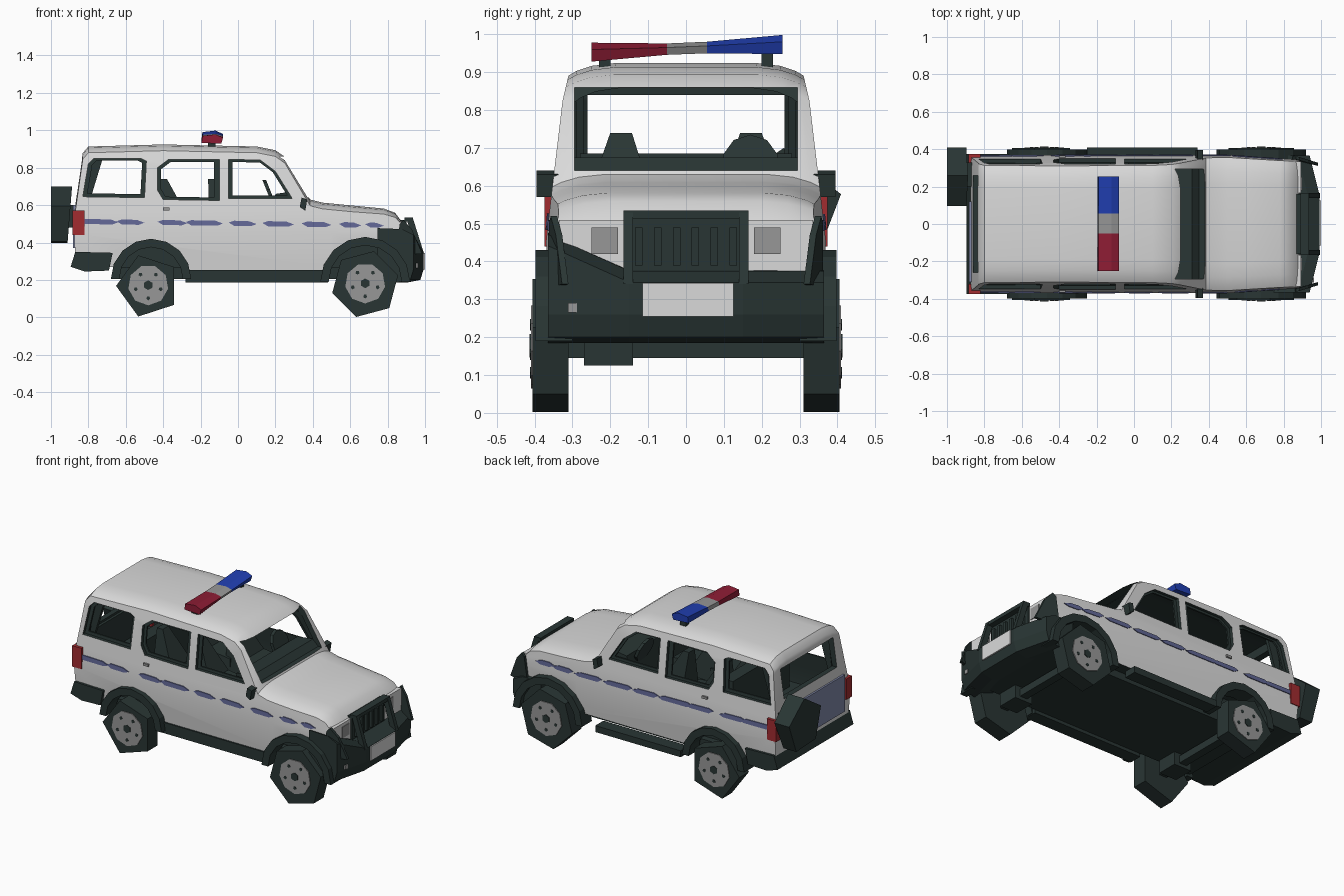
import bpy, bmesh, math

old = bpy.data.objects.get("Cube")
if old:
    bpy.data.objects.remove(old, do_unlink=True)


def material(name, r, g, b):
    m = bpy.data.materials.new(name)
    m.use_nodes = True
    m.diffuse_color = (r, g, b, 1)
    bsdf = next(n for n in m.node_tree.nodes if n.type == 'BSDF_PRINCIPLED')
    bsdf.inputs["Base Color"].default_value = (r, g, b, 1)
    return m


WHITE = material("white paint", .7, .7, .7)
DARK = material("dark trim", .022, .036, .034)
RED = material("red beacon", .27, .012, .035)
BLUE = material("blue beacon", .015, .05, .45)
STRIPE = material("stripe blue", .12, .135, .3)
SLATE = material("slate panel", .22, .25, .4)
GREY = material("wheel grey", .31, .31, .31)
TAIL = material("tail light red", .36, .025, .03)

# Half width of the body at each height
WIDTHS = [(.2, .345), (.45, .37), (.6, .357), (.86, .326), (.95, .305)]


def half_width(x, z):
    taper = max(0, x - .5) * .07
    for (z0, w0), (z1, w1) in zip(WIDTHS, WIDTHS[1:]):
        if z <= z1:
            return w0 + (w1 - w0) * (z - z0) / (z1 - z0) - taper
    return WIDTHS[-1][1] - taper


def body_form(inset):
    """Map y from -1..1 to the body width, with the roof and bonnet edges rounded down."""
    def form(x, y, z):
        drop = .035 * abs(y) ** 6 * min(1, max(0, (z - .45) / .15))
        return x, y * (half_width(x, z) - inset), z - drop
    return form


def prism(name, profile, y0, y1, mat, shape=None, cuts=()):
    """Extrude an x-z profile along y, cut it by axis planes, then reshape it."""
    bm = bmesh.new()
    a = [bm.verts.new((x, y0, z)) for x, z in profile]
    b = [bm.verts.new((x, y1, z)) for x, z in profile]
    bm.faces.new(a)
    bm.faces.new(b[::-1])
    n = len(a)
    for i in range(n):
        bm.faces.new((a[i], b[i], b[(i + 1) % n], a[(i + 1) % n]))
    for axis, pos in cuts:
        normal = [float(k == axis) for k in range(3)]
        geom = bm.verts[:] + bm.edges[:] + bm.faces[:]
        bmesh.ops.bisect_plane(bm, geom=geom, plane_co=[pos * k for k in normal], plane_no=normal)
    if shape:
        for v in bm.verts:
            v.co = shape(*v.co)
    bmesh.ops.recalc_face_normals(bm, faces=bm.faces)
    mesh = bpy.data.meshes.new(name)
    bm.to_mesh(mesh)
    bm.free()
    for m in (mat if isinstance(mat, list) else [mat]):
        mesh.materials.append(m)
    ob = bpy.data.objects.new(name, mesh)
    bpy.context.collection.objects.link(ob)
    return ob


def box(name, x0, x1, y0, y1, z0, z1, mat, **kw):
    return prism(name, [(x0, z0), (x1, z0), (x1, z1), (x0, z1)], y0, y1, mat, **kw)


def ring_points(cx, cz, r, n, start=-90, sweep=360):
    steps = n if sweep == 360 else n - 1
    angles = [math.radians(start + sweep * i / steps) for i in range(n)]
    return [(cx + r * math.cos(t), cz + r * math.sin(t)) for t in angles]


# Body shell
outline = [(-.87, .28), (-.875, .45), (-.87, .6), (-.83, .88), (-.8, .915), (-.4, .926),
           (.1, .915), (.2, .895), (.25, .86), (.385, .632), (.45, .615), (.78, .583),
           (.84, .56), (.885, .5), (.87, .26), (.5, .25), (-.3, .25)]
grid = [(2, .45), (2, .6), (2, .86), (0, .5)] + [(1, y) for y in (-.93, -.8, -.6, .6, .8, .93)]
body = prism("body_shell", outline, -1, 1, [WHITE, DARK], body_form(0), grid)
for f in body.data.polygons:
    f.material_index = int(f.normal.z < -.7)

# Cabin, window and wheel arch cutters
windows = {
    "rear": [(-.83, .645), (-.5, .64), (-.49, .835), (-.52, .85), (-.77, .85), (-.8, .82)],
    "middle": [(-.4, .63), (-.1, .625), (-.1, .845), (-.37, .845), (-.43, .8), (-.43, .68)],
    "front": [(-.05, .635), (.29, .635), (.2, .78), (.12, .84), (-.05, .845)],
}
both = [WHITE, DARK]
cabin = [(-.835, .44), (.42, .44), (.355, .62), (.225, .85), (.1, .885), (-.79, .89)]
arches = {"front": (.68, .19, .21), "rear": (-.465, .205, .185)}
cutters = [
    prism("cabin_cutter", cabin, -1, 1, both, body_form(.028), grid),
    prism("windshield_cutter", [(.19, .86), (.32, .64), (.5, .64), (.42, .86)], -.295, .295, both),
    box("tailgate_window_cutter", -1, -.7, -.26, .26, .66, .84, both),
]
cutters += [prism(k + "_window_cutter", p, -.6, .6, both) for k, p in windows.items()]
cutters += [prism(k + "_arch_cutter", ring_points(x, z, r, 16), s * .24, s * .6, both)
            for k, (x, z, r) in arches.items() for s in (-1, 1)]
for c in cutters:
    for f in c.data.polygons:
        f.material_index = 1
    cut = body.modifiers.new(c.name, 'BOOLEAN')
    cut.operation, cut.solver, cut.object = 'DIFFERENCE', 'EXACT', c
    c.hide_render = True
bpy.context.view_layer.objects.active = body
body.select_set(True)
for m in list(body.modifiers):
    bpy.ops.object.modifier_apply(modifier=m.name)
bpy.ops.object.shade_smooth_by_angle(angle=math.radians(40))
for c in cutters:
    bpy.data.objects.remove(c, do_unlink=True)

# Underbody
box("chassis", -.64, .86, -.28, .28, .205, .27, DARK)
for x in (-.47, .68):
    box("axle", x - .025, x + .025, -.33, .33, .145, .19, DARK)
    box("differential", x - .06, x + .06, -.27, -.14, .125, .21, DARK)
box("running_board", -.25, .34, .33, .41, .19, .23, DARK)
box("right_sill", -.28, .48, -.36, -.28, .185, .252, DARK)

# Parts on both sides
dashes = [(-.85, -.64), (-.65, -.5), (-.43, -.27), (-.28, -.08), (-.05, .1), (.13, .3), (.34, .5), (.54, .66), (.68, .78)]
wheels = (("front", .68, .182, 6, -105), ("rear", -.48, .172, 5, -108))
for side, s in (("left", 1), ("right", -1)):
    for label, x, r, sides, start in wheels:
        name = f"{side}_{label}_"
        prism(name + "tyre", ring_points(x, r - .004, r, sides, start), s * .31, s * .405, DARK)
        prism(name + "hub", ring_points(x, r, .108, 9), s * .38, s * .41, GREY)
        prism(name + "hub_cap", ring_points(x, r, .026, 6), s * .4, s * .414, DARK)
        for hx, hz in ring_points(x, r, .07, 5):
            prism(name + "hub_hole", ring_points(hx, hz, .011, 5), s * .4, s * .412, DARK)
    for label, (x, z, r) in arches.items():
        flare = ring_points(x, z, r + .03, 9, 0, 180) + ring_points(x, z, r - .015, 9, 180, -180)
        prism(f"{side}_{label}_flare", flare, s * .3, s * .397, DARK)
    # The stripe is nearly unbroken on the left and worn on the right
    spread = .015 if s > 0 else 0
    for x0, x1 in dashes:
        z, x0, x1 = .502 - .012 * x0, x0 - spread, x1 + spread
        lens = [(x0, z + .004), (x0 + .03, z - .014), (x1 - .03, z - .015), (x1, z - .004),
                (x1 - .04, z + .011), (x0 + .03, z + .014)]
        prism(f"{side}_stripe", lens, -.004, .004, STRIPE,
              lambda x, y, z: (x, s * (half_width(x, z) + y), z))
    # Recessed dark trim around each side window
    for label, p in windows.items():
        cx, cz = (sum(c) / len(p) for c in zip(*p))
        inner = [(cx + (x - cx) * .86, cz + (z - cz) * .86) for x, z in p]
        for i in range(len(p)):
            j = (i + 1) % len(p)
            prism(f"{side}_{label}_window_trim", [p[i], p[j], inner[j], inner[i]], -.005, .005, DARK,
                  lambda x, y, z: (x, s * (half_width(x, z) - .03 + y), z))
    prism(f"{side}_rear_pillar_lining", [(-.82, .63), (-.79, .63), (-.72, .86), (-.79, .86)],
          s * .27, s * .29, DARK)
    box(f"{side}_door_handle", -.4, -.365, s * .35, s * .366, .572, .587, GREY)
    # Front corner wing reaching up from the bumper
    prism(f"{side}_bumper_wing", [(.84, .33), (.865, .5), (.885, .52), (.93, .47), (.985, .34)],
          .345, .362, DARK, lambda x, y, z: (x, s * (y - max(0, x - .87) * .3), z))
    box(f"{side}_headlight", .85, .894, s * .165, s * .335, .375, .51, WHITE)
    box(f"{side}_headlight_lens", .892, .898, s * .18, s * .25, .42, .49, GREY)
    box(f"{side}_tail_light", -.885, -.82, s * .32, s * .374, .44, .57, TAIL)
    prism(f"{side}_mirror", [(.33, .59), (.36, .57), (.37, .63), (.34, .64)], s * .33, s * .395, DARK)
    # Seats
    for label, x in (("front", -.05), ("rear", -.31)):
        prism(f"{side}_{label}_seat", [(x + .2, .44), (x + .2, .52), (x + .04, .54), (x - .07, .74), (x - .11, .74), (x - .1, .44)],
              s * .08, s * .27, DARK, lambda px, y, z: (px, y if z < .7 else s * .17 + (y - s * .17) * .3, z))
    # Grille guard upright
    prism(f"{side}_guard_upright", [(.955, .35), (.995, .34), (.935, .53), (.9, .53)], s * .14, s * .165, DARK)
    box(f"{side}_light_bar_foot", -.16, -.12, s * .2, s * .23, .9, .948, DARK)

box("rear_bench", -.52, -.44, -.28, .28, .44, .685, DARK)
prism("dashboard", [(.16, .44), (.4, .44), (.365, .625), (.31, .675), (.2, .66)], -.3, .3, DARK)
prism("steering_wheel", ring_points(0, .66, .075, 10), -.01, .01, DARK,
      lambda x, y, z: (.17 - (z - .66) * .4 + y, .17 + x, z))

# Front end, with the right corner of the bumper raised
prism("front_bumper", [(.8, .22), (.9, .185), (.975, .2), (.993, .26), (.993, .345), (.93, .375), (.8, .38)],
      -.365, .365, DARK,
      lambda x, y, z: (x - max(0, abs(y) - .15) * .25, y, z + max(0, -y - .15) * (.45 if z > .33 else 0)),
      [(1, -.15), (1, .15)])
box("number_plate", .99, 1, -.115, .125, .255, .343, WHITE)
box("fog_light", .945, .962, -.312, -.288, .265, .29, GREY)
box("grille", .85, .9, -.16, .16, .36, .52, DARK)
for i in range(6):
    y = -.125 + i * .05
    box("grille_bar", .895, .915, y - .01, y + .01, .39, .49, DARK)
box("guard_top_bar", .89, .935, -.165, .165, .513, .535, DARK)

# Rear end
prism("rear_bumper", [(-.9, .35), (-.925, .27), (-.85, .245), (-.69, .25), (-.67, .345)], -.375, .375, DARK,
      lambda x, y, z: (x + (.03 if abs(y) > .3 and x < -.8 else 0), y, z), [(1, -.3), (1, .3)])
box("tailgate_panel", -.881, -.86, -.31, .12, .37, .6, SLATE)
prism("spare_tyre", ring_points(.25, .535, .165, 5, 15), -1, -.9, DARK,
      lambda x, y, z: (y + (z - .54) * .08 * (y > -.95), x, z))
box("spare_tyre_mount", -.92, -.85, .2, .33, .48, .6, DARK)


# Roof light bar, thicker towards its ends and rising to the left
def bar_form(x, y, z):
    return x, y, .963 + (z - .963) * (.5 + 2 * abs(y)) + .04 * y


beacon = [(-.195, .943), (-.09, .938), (-.08, .97), (-.12, .988), (-.19, .98)]
prism("red_beacon", beacon, -.25, -.05, RED, bar_form)
prism("blue_beacon", beacon, .055, .255, BLUE, bar_form)
prism("light_bar_centre", beacon, -.05, .055, GREY, bar_form)
